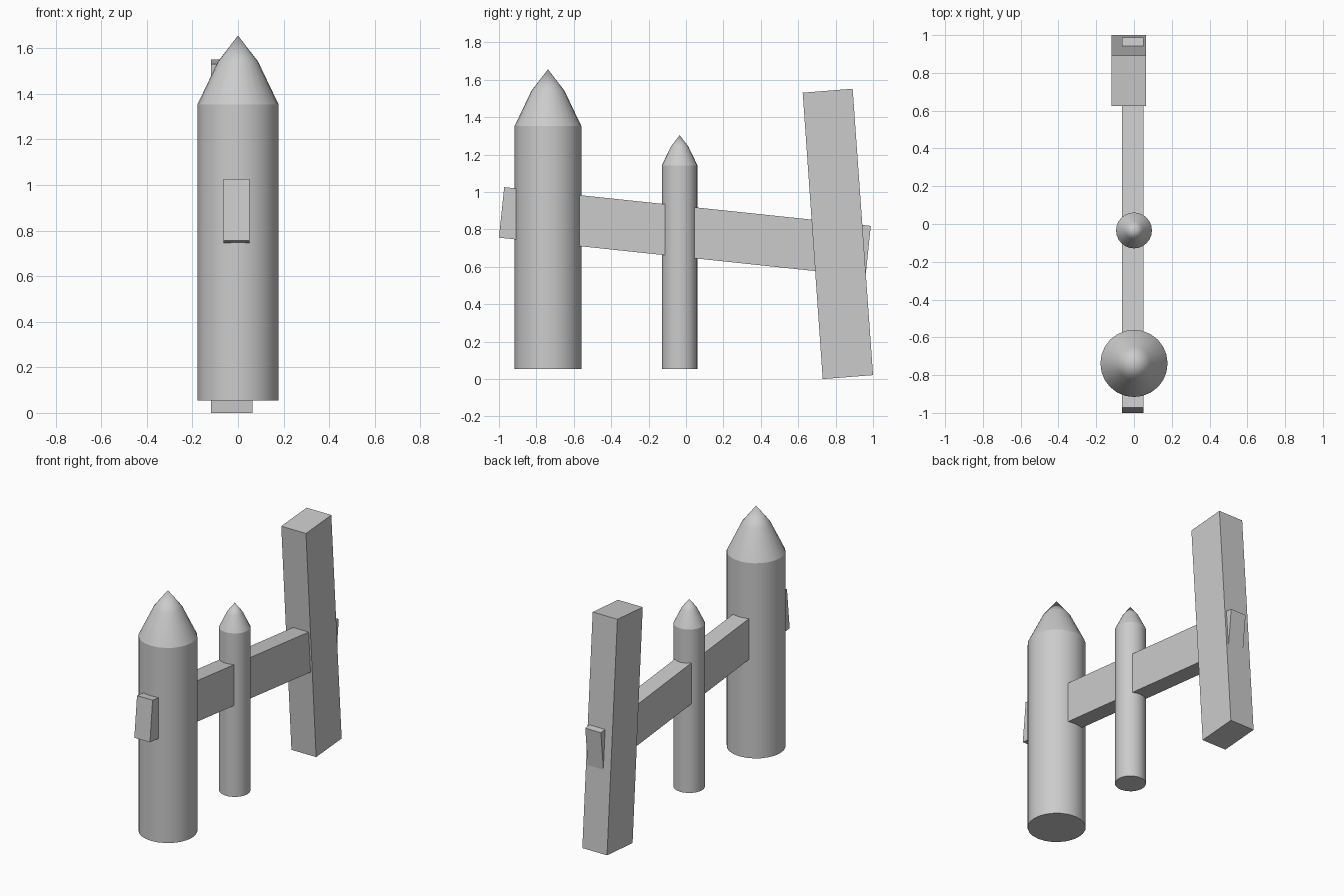
import bpy, bmesh, math

if "Cube" in bpy.data.objects:
    bpy.data.objects.remove(bpy.data.objects["Cube"])

SIDES = 24


def finish(name, bm):
    bmesh.ops.recalc_face_normals(bm, faces=bm.faces)
    mesh = bpy.data.meshes.new(name)
    bm.to_mesh(mesh)
    bm.free()
    obj = bpy.data.objects.new(name, mesh)
    bpy.context.collection.objects.link(obj)
    return obj


def slab(name, x0, x1, outline):
    """Extrude a side-view (y, z) outline from x0 to x1."""
    bm = bmesh.new()
    face = bm.faces.new([bm.verts.new((x0, y, z)) for y, z in outline])
    ext = bmesh.ops.extrude_face_region(bm, geom=[face])["geom"]
    verts = [v for v in ext if isinstance(v, bmesh.types.BMVert)]
    bmesh.ops.translate(bm, verts=verts, vec=(x1 - x0, 0, 0))
    return finish(name, bm)


def pointed_post(name, y, profile, tip):
    """Stack rings of (radius, z), cap the bottom and close to a tip."""
    bm = bmesh.new()
    rings = []
    for r, z in profile:
        rings.append([bm.verts.new((r * math.cos(a), y + r * math.sin(a), z))
                      for a in (2 * math.pi * i / SIDES for i in range(SIDES))])
    bm.faces.new(rings[0][::-1])
    for lo, hi in zip(rings, rings[1:]):
        for i in range(SIDES):
            j = (i + 1) % SIDES
            bm.faces.new((lo[i], lo[j], hi[j], hi[i]))
    apex = bm.verts.new((0, y, tip))
    for i in range(SIDES):
        bm.faces.new((rings[-1][i], rings[-1][(i + 1) % SIDES], apex))
    obj = finish(name, bm)
    bpy.ops.object.select_all(action='DESELECT')
    bpy.context.view_layer.objects.active = obj
    obj.select_set(True)
    bpy.ops.object.shade_smooth_by_angle(angle=math.radians(20))
    return obj


# Two pointed fence-like posts
pointed_post("large_post", -0.738, [(0.178, 0.054), (0.178, 1.354), (0.088, 1.542)], 1.656)
pointed_post("small_post", -0.034, [(0.095, 0.054), (0.095, 1.143), (0.047, 1.243)], 1.304)

# Sloping rail through all the posts
slab("cross_rail", -0.064, 0.051,
     [(-0.972, 1.026), (-1.0, 0.756), (0.960, 0.549), (0.988, 0.819)])

# Leaning square post
slab("leaning_post", -0.118, 0.064,
     [(0.624, 1.531), (0.731, 0.0), (1.0, 0.021), (0.891, 1.552)])
